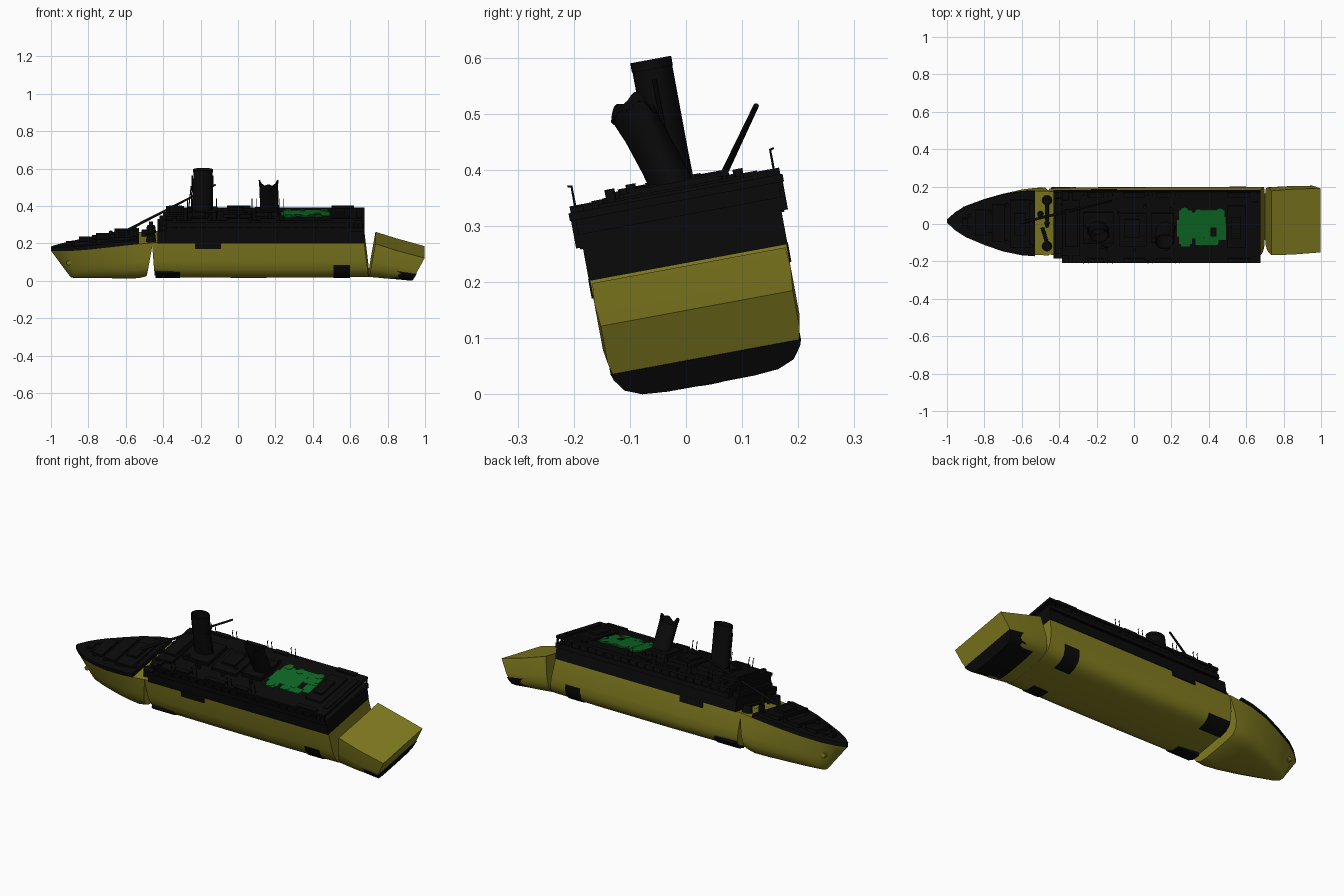
import bpy, bmesh, math, random
from mathutils import Matrix, Vector

if "Cube" in bpy.data.objects:
    bpy.data.objects.remove(bpy.data.objects["Cube"])

random.seed(4)
# The whole wreck lies with a list: parts are laid out upright, then rolled
ROLL = Matrix.Translation((0, 0.04, 0.045)) @ Matrix.Rotation(math.radians(10.5), 4, 'X')


def material(name, col):
    m = bpy.data.materials.new(name)
    m.diffuse_color = (*col, 1)
    m.use_nodes = True
    m.node_tree.nodes["Principled BSDF"].inputs["Base Color"].default_value = m.diffuse_color
    return m


YELLOW = material("yellow_hull", (0.22, 0.2, 0.014))
BLACK = material("black_paint", (0.003, 0.003, 0.003))
GREEN = material("green_wreckage", (0.004, 0.14, 0.018))


def finish(bm, name, mat):
    bmesh.ops.recalc_face_normals(bm, faces=bm.faces)
    bm.transform(ROLL)
    me = bpy.data.meshes.new(name)
    bm.to_mesh(me)
    bm.free()
    ob = bpy.data.objects.new(name, me)
    bpy.context.collection.objects.link(ob)
    me.materials.append(mat)
    return ob


def boxes(name, mat, items):
    """items: (x0, x1, u0, u1, v0, v1) extents"""
    bm = bmesh.new()
    for x0, x1, u0, u1, v0, v1 in items:
        m = Matrix.Translation(((x0 + x1) / 2, (u0 + u1) / 2, (v0 + v1) / 2))
        bmesh.ops.create_cube(bm, size=1, matrix=m @ Matrix.Diagonal((x1 - x0, u1 - u0, v1 - v0, 1)))
    return finish(bm, name, mat)


def rods(name, mat, items, seg=10):
    """items: (start, end, start radius, end radius)"""
    bm = bmesh.new()
    for a, b, r1, r2 in items:
        a, b = Vector(a), Vector(b)
        d = b - a
        m = Matrix.Translation((a + b) / 2) @ d.to_track_quat('Z', 'Y').to_matrix().to_4x4()
        bmesh.ops.create_cone(bm, cap_ends=True, segments=seg, radius1=r1, radius2=r2, depth=d.length, matrix=m)
    return finish(bm, name, mat)


def skin(bm, rings, caps=True):
    vs = [[bm.verts.new(p) for p in r] for r in rings]
    n = len(vs[0])
    for a, b in zip(vs, vs[1:]):
        for i in range(n):
            j = (i + 1) % n
            bm.faces.new((a[i], a[j], b[j], b[i]))
    if caps:
        bm.faces.new(vs[0])
        bm.faces.new(vs[-1])


# Half cross-section of the hull: width factor, height factor
HULL = [(0, 0), (.45, .004), (.7, .03), (.87, .12), (.96, .28), (1, .5), (1, 1)]
SLAB = [(0, 0), (1, 0), (1, 1)]


def section(s, prof, grow=0):
    xb, xt, w, vb, vt, k = s
    out = []
    for f, t in prof:
        f = f * (1 - k) + k * t ** .7
        out.append((xb + (xt - xb) * t, f * (w + grow), vb - grow + (vt - vb) * t))
    return out


def loft(name, mat, secs, prof=HULL, grow=0):
    rings = []
    for s in secs:
        p = section(s, prof, grow)
        rings.append([(x, -u, v) for x, u, v in reversed(p[1:])] + p)
    bm = bmesh.new()
    skin(bm, rings)
    return finish(bm, name, mat)


def patch(name, secs, prof):
    """Dark plate hugging the bilge on both sides"""
    bm = bmesh.new()
    for side in (1, -1):
        rings = [[(x, u * side, v) for x, u, v in section(s, prof, .002)] for s in secs]
        inner = [[(x, u * .9, v + .012) for x, u, v in reversed(r)] for r in rings]
        skin(bm, [a + b for a, b in zip(rings, inner)])
    return finish(bm, name, BLACK)


# Bow section, broken off and dipping forward
bow = [(-.90, -1.0, .004, -.015, .122, .5), (-.89, -.955, .045, -.023, .128, .5),
       (-.87, -.9, .08, -.024, .135, .5), (-.8, -.8, .12, -.022, .15, .4),
       (-.7, -.7, .152, -.018, .167, .25), (-.6, -.6, .17, -.015, .182, .12),
       (-.53, -.53, .174, -.012, .19, .03), (-.49, -.455, .175, .0, .197, 0)]
loft("bow_hull", YELLOW, bow)
loft("bow_bulwark", BLACK, [(s[1], s[1], s[2] + .003, s[4], s[4] + .022, 0) for s in bow[:-1]], SLAB)
boxes("bow_deck_fittings", BLACK, [
    (-.66, -.56, -.13, .13, .2, .218), (-.76, -.69, -.1, .1, .18, .2), (-.85, -.79, -.07, .07, .165, .185),
    (-.64, -.58, -.06, .06, .215, .23), (-.92, -.89, -.02, .02, .15, .17)])
rods("bow_bollards", BLACK, [((x, s * y, .15), (x, s * y, z), .01, .01) for s in (1, -1)
                            for x, y, z in ((-.88, .035, .17), (-.77, .06, .195), (-.68, .1, .21), (-.55, .12, .225))])
rods("hawse_pipe", YELLOW, [((-.905, -.064, .066), (-.905, .064, .066), .012, .012)], 16)

# Deck winches and booms at the break
rods("well_deck_cranes", BLACK,
     [((-.465, s * .125, .19), (-.465, s * .125, .235), .028, .022) for s in (1, -1)] +
     [((-.465, .0, .19), (-.465, .0, .28), .014, .01), ((-.465, .12, .225), (-.465, .02, .225), .01, .01),
      ((-.46, -.12, .225), (-.49, -.02, .225), .01, .01), ((-.5, .05, .19), (-.5, .05, .225), .016, .016)], 12)

# Fallen foremast, laid out in listing coordinates
inv = ROLL.inverted()
p0, p1 = inv @ Vector((-.61, .005, .265)), inv @ Vector((-.12, .125, .518))
rods("fallen_mast", BLACK, [(p0, p1, .008, .005)])

# Midship hull
mid = [(-.445, -.46, .171, .003, .197, 0), (-.3, -.3, .175, -.007, .197, 0), (0, 0, .176, -.009, .197, 0),
       (.4, .4, .178, -.008, .197, 0), (.70, .675, .178, -.004, .197, 0)]
loft("midship_hull", YELLOW, mid)
flat = lambda x: (x, x, .178, -.008, .197, 0)
patch("forward_bilge_patch", [flat(-.44), flat(-.31)], HULL[1:4] + [(.93, .2)])
patch("aft_bilge_patch", [flat(.51), flat(.6)], HULL[1:5] + [(.985, .42)])

# Superstructure: wall strake, promenade deck, open after end with pillars
boxes("upper_hull_wall", BLACK, [(-.43, .675, -.18, .18, .195, .262), (-.23, -.09, -.181, .181, .165, .2)])
pillars = [(x, x + .008, s * .187 - .004, s * .187 + .004, .28, .315) for s in (1, -1) for x in (.615, .64, .664)]
boxes("promenade_deck", BLACK, [
    (-.385, .60, -.185, .185, .255, .31), (-.385, .675, -.192, .192, .258, .282),
    (-.385, .675, -.194, .194, .308, .322)] + pillars)
boxes("promenade_posts", BLACK, [(-.37 + i * .05, -.36 + i * .05, -.192, .192, .28, .31) for i in range(20)])
boxes("bridge_front", BLACK, [
    (-.42, -.38, -.15, .15, .255, .285), (-.4, -.37, -.12, .12, .28, .31), (-.385, -.29, -.15, .15, .32, .336),
    (-.37, -.3, -.1, .1, .335, .348), (-.35, -.33, -.19, .19, .32, .334)])
boxes("boat_deck_houses", BLACK, [
    (-.27, -.11, -.085, .085, .32, .345), (-.08, .07, -.1, .08, .32, .338), (-.05, .03, -.05, .05, .335, .35),
    (.09, .21, -.08, .08, .32, .345), (.5, .6, -.11, .12, .32, .332), (.52, .57, -.06, .06, .33, .342),
    (.63, .66, -.14, .14, .32, .328)])

# Ventilators and small litter on the boat deck
vents = []
for i in range(18):
    x, u = random.uniform(-.28, .2), random.choice((-1, 1)) * random.uniform(.04, .13)
    vents.append(((x, u, .32), (x, u, random.uniform(.335, .355)), .009, .009))
rods("ventilators", BLACK, vents)
boxes("boat_deck_rails", BLACK, [
    (x, x + l, s * .178 - .012, s * .178 + .012, .32, .331) for s in (1, -1)
    for x, l in ((-.25, .09), (-.06, .12), (.12, .08), (.5, .12))])

# Davits along both edges, in pairs
davits = []
for s in (1, -1):
    for x in (-.27, -.14, .075, .22):
        for dx in (0, .025):
            davits += [((x + dx, s * .18, .32), (x + dx, s * .18, .37), .0022, .0018),
                       ((x + dx, s * .18, .368), (x + dx, s * .187, .37), .0018, .0018)]
rods("davits", BLACK, davits, 6)

# Green wreckage spread flat on the after deck (sideways offset -0.03)
green = [
    (.24, .31, -.06, .12, .32, .327), (.25, .30, -.075, -.05, .32, .327), (.23, .26, -.02, .07, .32, .326),
    (.30, .41, -.03, .11, .32, .328), (.34, .40, .1, .125, .32, .327), (.40, .485, .03, .125, .32, .327),
    (.44, .492, -.04, .05, .32, .326), (.33, .45, -.065, -.02, .32, .327), (.47, .492, .05, .09, .32, .33)]
boxes("green_debris", GREEN, [(a, b, c - .028, d - .028, e, f) for a, b, c, d, e, f in green])
rods("green_debris_rounds", GREEN, [((x, u - .028, .32), (x, u - .028, .329), .023, .023) for x, u in
                                    ((.27, .115), (.345, .105), (.46, .11), (.27, -.05), (.36, -.045), (.43, -.045))], 14)


def funnel(name, base, top, rx, ry, jag=0, seg=32):
    """Open elliptical tube; jag tears the upper rim"""
    base, top = Vector(base), Vector(top)
    rings = []
    for t, g in ((0, 1.03), (.3, 1), (.65, 1), (.93, 1), (.931, 1.03), (1, 1.03), (1, .92), (.6, .87), (.1, .87)):
        ring = []
        for i in range(seg):
            a = math.tau * i / seg
            tear = jag * t ** 4 * (math.cos(2 * a) + .5 * math.sin(5 * a))
            dent = 1 + jag * 4 * t * math.sin(3 * a)
            ring.append(base.lerp(top, t) + Vector((rx * g * dent * math.cos(a), ry * g * dent * math.sin(a), tear)))
        rings.append(ring)
    bm = bmesh.new()
    skin(bm, rings, False)
    return finish(bm, name, BLACK)


# Standing funnel with pipes, and the collapsing torn one
funnel("forward_funnel", (-.193, 0, .32), (-.187, 0, .565), .051, .036)
rods("funnel_pipes", BLACK, [((x, 0, .34), (x + .004, 0, .53), .004, .004) for x in (-.248, -.139)] +
     [((-.265, .02, .34), (-.25, .02, .47), .003, .003), ((-.145, -.02, .48), (-.13, -.02, .48), .008, .008)], 8)
funnel("torn_funnel", (.17, .002, .32), (.163, -.047, .492), .05, .039, .016)

# Stern section, broken off and tilted down aft
stern = [(.70, .735, .175, -.004, .192, 0), (.8, .85, .178, -.012, .155, 0), (.925, .998, .174, -.021, .114, 0)]
loft("stern_hull", YELLOW, stern)
low = HULL[:5] + [(.98, .36)]
loft("stern_bottom_plate", BLACK, [(.77, .83, .174, -.008, .168, 0), (.85, .91, .174, -.014, .14, 0),
                                   (.928, 1.0, .174, -.021, .114, 0)], low, .002)

# Smooth the curved plating and set the wreck on the ground
obs = list(bpy.context.scene.objects)
low_z = min(v.co.z for o in obs for v in o.data.vertices)
for o in obs:
    o.data.transform(Matrix.Translation((0, 0, -low_z)))
    o.select_set(True)
bpy.context.view_layer.objects.active = obs[0]
bpy.ops.object.shade_smooth_by_angle(angle=math.radians(40))
